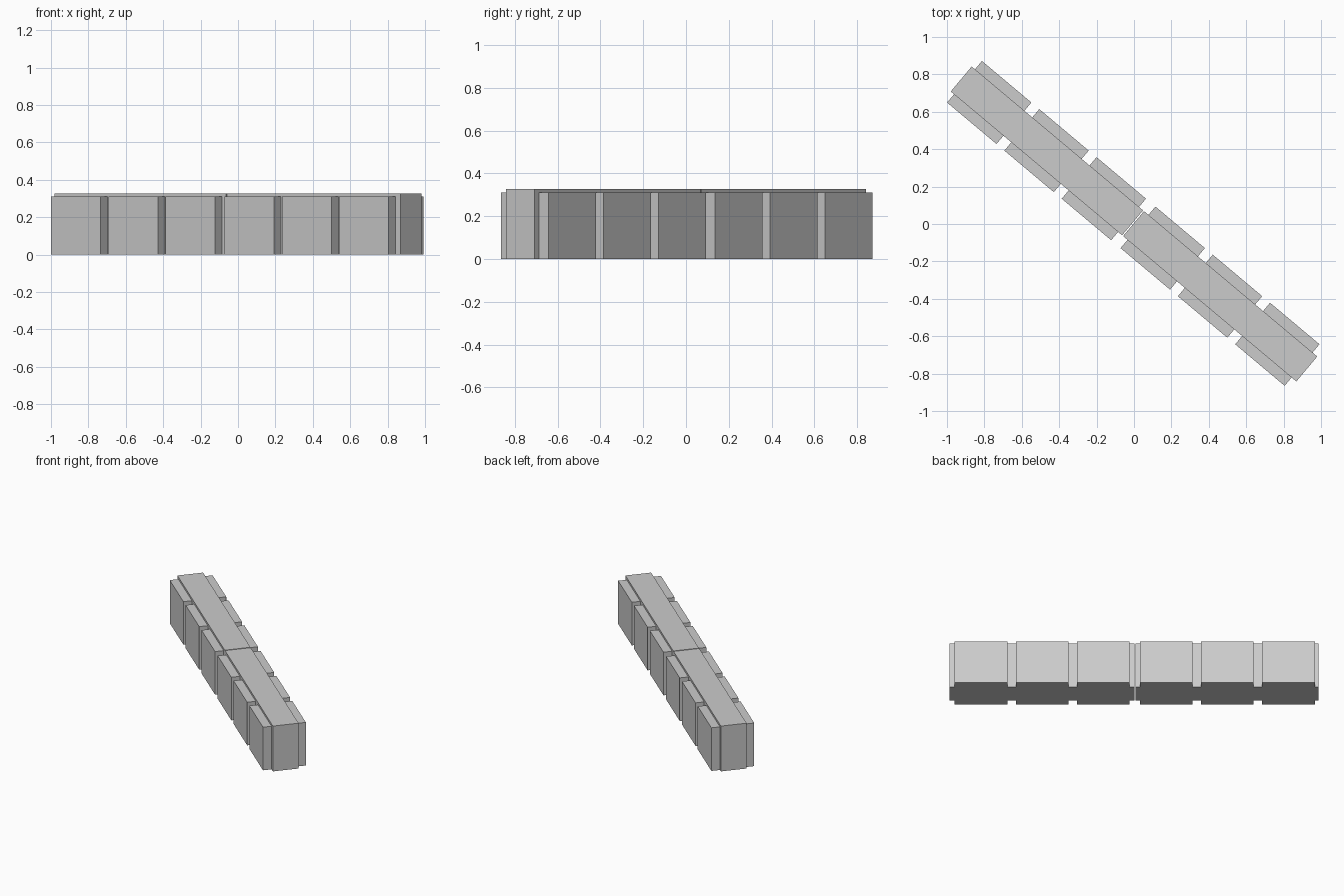
import bpy
from mathutils import Matrix
from math import radians

if "Cube" in bpy.data.objects:
    bpy.data.objects.remove(bpy.data.objects["Cube"])

TURN = Matrix.Rotation(radians(-40), 4, 'Z')


def box(name, u0, u1, v0, v1, height):
    """Box from extents along (u) and across (v) the wall, standing on z = 0."""
    bpy.ops.mesh.primitive_cube_add(size=1)
    ob = bpy.context.object
    ob.name = name
    size = Matrix.Diagonal((u1 - u0, v1 - v0, height, 1))
    move = Matrix.Translation(((u0 + u1) / 2, (v0 + v1) / 2, height / 2))
    ob.data.transform(TURN @ move @ size)
    return ob


# Two wall cores end to end with a thin joint
box("core_left", -1.206, -0.010, -0.087, 0.087, 0.327)
box("core_right", -0.003, 1.206, -0.087, 0.087, 0.327)

# Three facing panels on each side of each core
for module, start in (("left", -1.183), ("right", 0.028)):
    for i in range(3):
        u = start + i * 0.400
        box(f"back_panel_{module}_{i + 1}", u, u + 0.345, 0.086, 0.145, 0.311)
        box(f"front_panel_{module}_{i + 1}", u, u + 0.345, -0.145, -0.086, 0.311)
